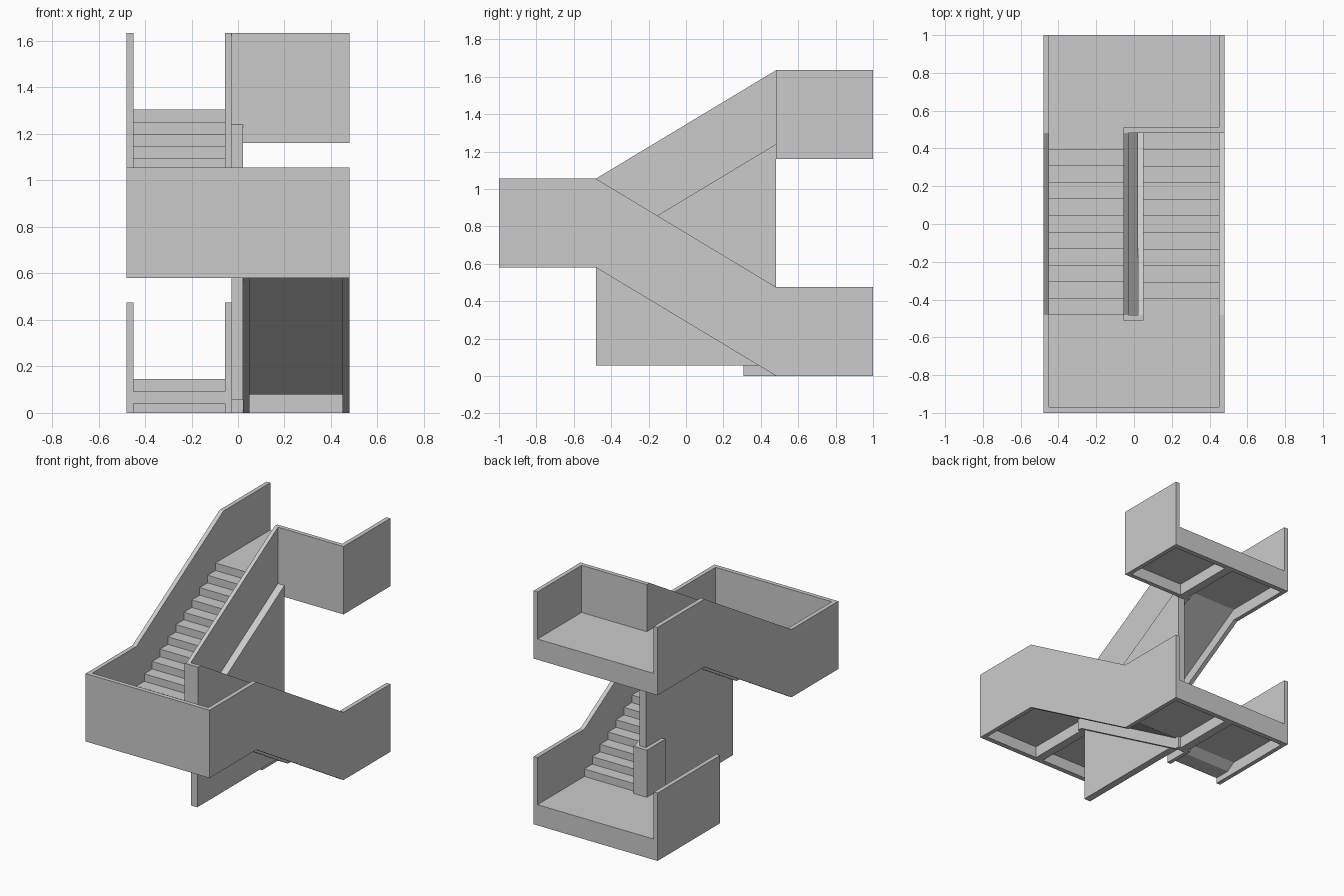
import bpy

if "Cube" in bpy.data.objects:
    bpy.data.objects.remove(bpy.data.objects["Cube"])

RISE, LAND, TOP, SOFFIT = 0.58, 0.145, 0.475, 0.08
Y, W, T = 0.482, 0.48, 0.03      # flight half run, half width, wall thickness
N = 11                           # treads per flight
RUN, STEP = 2 * Y / N, RISE / N
IN_L = (-0.055, -0.028)          # inner wall of left flights
IN_R = (0.022, 0.05)             # inner wall of right flight
END = Y - 2 * RUN                # where the cut-off lower flight ends


def profile(name, x0, x1, pts):
    """Extrude a (y, z) outline from x0 to x1."""
    n = len(pts)
    verts = [(x, y, z) for x in (x0, x1) for y, z in pts]
    faces = [tuple(range(n))[::-1], tuple(range(n, 2 * n))]
    faces += [(i, (i + 1) % n, n + (i + 1) % n, n + i) for i in range(n)]
    me = bpy.data.meshes.new(name)
    me.from_pydata(verts, [], faces)
    import bmesh
    bm = bmesh.new()
    bm.from_mesh(me)
    bmesh.ops.recalc_face_normals(bm, faces=bm.faces)
    bm.to_mesh(me)
    bm.free()
    ob = bpy.data.objects.new(name, me)
    bpy.context.collection.objects.link(ob)
    return ob


def box(name, x0, x1, y0, y1, z0, z1):
    return profile(name, x0, x1, [(y0, z0), (y1, z0), (y1, z1), (y0, z1)])


def wall(name, x, s, z, y_start, y_end):
    """Parapet following a flight that climbs towards s * y from base z."""
    profile(name, *x, [(s * a, z + b) for a, b in [
        (y_start, 0), (-Y, 0), (Y, RISE), (y_end, RISE),
        (y_end, RISE + TOP), (Y, RISE + TOP), (-Y, TOP), (y_start, TOP)]])


def flight(name, x0, x1, s, z):
    """Sawtooth treads above a sloping soffit."""
    pts = [(-Y, z + SOFFIT), (-Y, z + LAND)]
    for k in range(N):
        h = z + LAND + (k + 1) * STEP
        pts += [(-Y + k * RUN, h), (-Y + (k + 1) * RUN, h)]
    pts.append((Y, z + RISE + SOFFIT))
    profile(name, x0, x1, [(s * y, h) for y, h in pts])


# Landings: slab with an end rim and a centre beam underneath
for name, s, z in (("lower", 1, 0), ("middle", -1, RISE), ("upper", 1, 2 * RISE)):
    ya, yb = sorted((s * Y, s))
    box(name + "_landing_slab", -W + T, W - T, ya, yb, z + SOFFIT, z + LAND)
    box(name + "_landing_beam", -0.03, 0.03, ya, yb, z, z + SOFFIT)
    ra, rb = sorted((s * 0.965, s))
    box(name + "_landing_rim", -W + T, W - T, ra, rb, z, z + SOFFIT)

# Flights: right one climbs to the front, left one climbs to the back
flight("right_flight", IN_R[1], W - T, -1, 0)
flight("left_flight", -W + T, IN_L[0], 1, RISE)

# Outer and inner parapets along the flights
wall("right_outer_wall", (W - T, W), -1, 0, -1, 1)
wall("left_outer_wall", (-W, -W + T), 1, RISE, -1, 1)
wall("right_inner_wall", IN_R, -1, 0, -Y - T, Y + T)
wall("left_inner_wall", IN_L, 1, RISE, -Y - T, Y + T)

# Landing parapets
box("middle_front_wall", -W + T, W - T, -1, -1 + T, RISE, RISE + TOP)
box("middle_newel", IN_L[1], IN_R[0], -Y - T, -Y, RISE, RISE + TOP)
box("upper_front_wall", IN_L[1], W - T, Y, Y + T, 2 * RISE, 2 * RISE + TOP)
box("upper_side_wall", W - T, W, Y, 1, 2 * RISE, 2 * RISE + TOP)
box("lower_side_wall", -W, -W + T, END, 1, 0, TOP)
box("lower_inner_wall", *IN_L, END, Y + T, 0, TOP)
box("lower_newel", IN_L[1], IN_R[0], Y, Y + T, 0, TOP)

# Cut-off start of the flight going down from the lower landing
profile("lower_steps", -W + T, IN_L[0], [
    (Y, LAND), (Y - RUN, LAND), (Y - RUN, LAND - STEP), (END, LAND - STEP),
    (END, LAND - 2 * STEP), (Y - 0.06, LAND - 2 * STEP), (Y, SOFFIT)])

# Wall between the flights, sloped under the left flight
profile("centre_wall", IN_L[1], IN_R[0], [
    (-Y, 0.055), (Y, 0.055), (Y, 2 * RISE + SOFFIT), (-Y, RISE + SOFFIT)])
